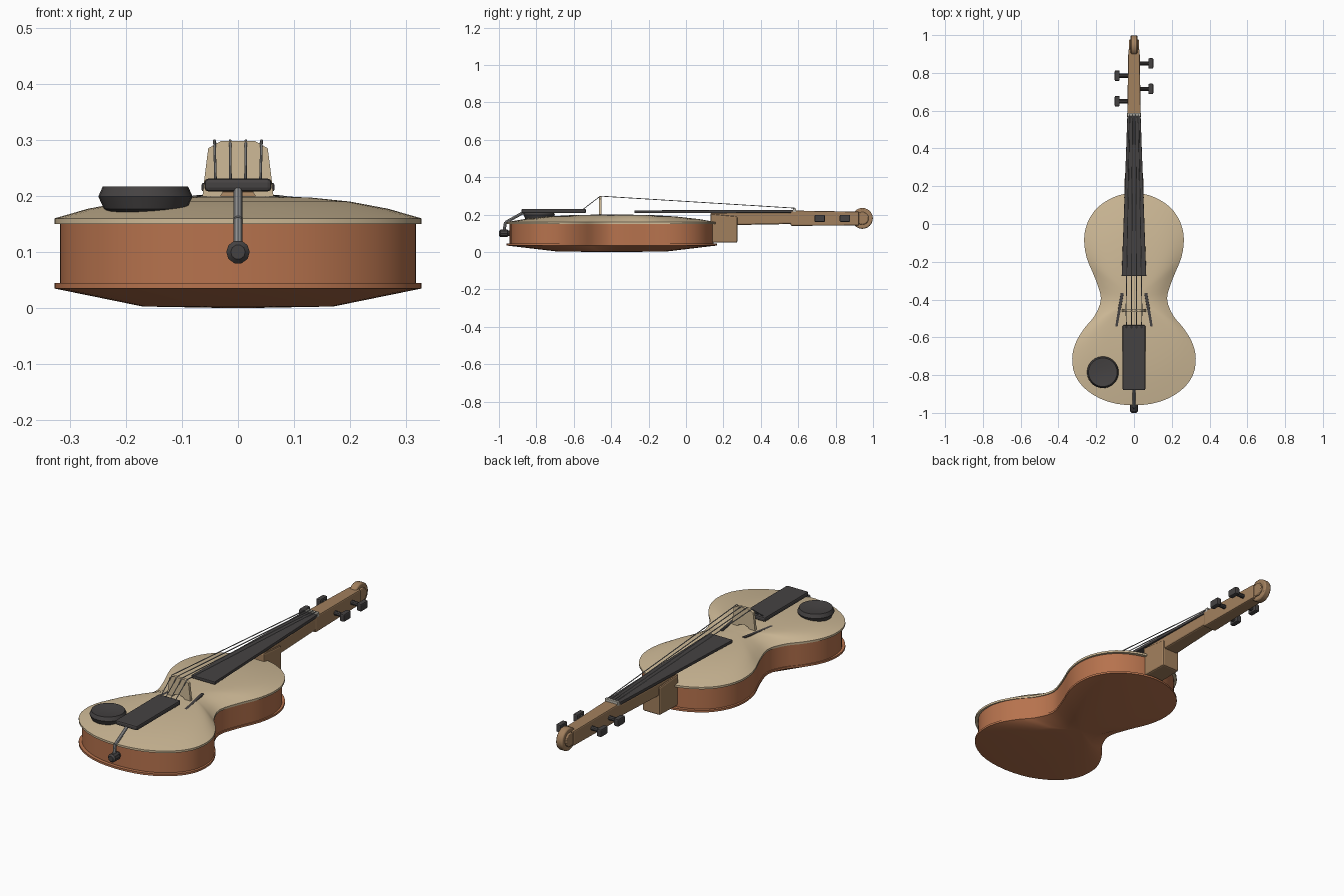
import bpy, bmesh, math
from mathutils import Vector

if "Cube" in bpy.data.objects:
    bpy.data.objects.remove(bpy.data.objects["Cube"])


def material(name, rgb):
    m = bpy.data.materials.new(name)
    m.diffuse_color = (*rgb, 1)
    m.use_nodes = True
    m.node_tree.nodes["Principled BSDF"].inputs["Base Color"].default_value = m.diffuse_color
    return m


SPRUCE = material("pale_wood", (0.62, 0.49, 0.31))
MAPLE = material("red_wood", (0.47, 0.17, 0.075))
NECK = material("neck_wood", (0.36, 0.215, 0.11))
EBONY = material("black_wood", (0.06, 0.055, 0.055))
STEEL = material("string_grey", (0.3, 0.3, 0.3))
BONE = material("nut_grey", (0.5, 0.48, 0.42))


def loft(name, rings, mat, bevel=0, smooth=True):
    """Skin a list of equal-length vertex rings and cap both ends."""
    bm = bmesh.new()
    vs = [[bm.verts.new(p) for p in r] for r in rings]
    n = len(rings[0])
    for a, b in zip(vs, vs[1:]):
        for i in range(n):
            j = (i + 1) % n
            bm.faces.new((a[i], a[j], b[j], b[i]))
    bm.faces.new(vs[0])
    bm.faces.new(vs[-1])
    bmesh.ops.recalc_face_normals(bm, faces=bm.faces)
    me = bpy.data.meshes.new(name)
    bm.to_mesh(me)
    bm.free()
    me.materials.append(mat)
    ob = bpy.data.objects.new(name, me)
    bpy.context.collection.objects.link(ob)
    if bevel:
        mod = ob.modifiers.new("bevel", 'BEVEL')
        mod.width = bevel
        mod.segments = 2
    if smooth:
        bpy.ops.object.select_all(action='DESELECT')
        bpy.context.view_layer.objects.active = ob
        ob.select_set(True)
        bpy.ops.object.shade_smooth_by_angle(angle=math.radians(30))
    return ob


def bar(name, sections, mat, bevel=0.005):
    """Box with sections (y, half width, z low, z high)."""
    return loft(name, [[(-w, y, a), (w, y, a), (w, y, b), (-w, y, b)]
                       for y, w, a, b in sections], mat, bevel, False)


def lathe(name, origin, axis, profile, mat, n=16, bevel=0):
    """Turned part: profile of (radius, distance along axis)."""
    q = Vector(axis).to_track_quat('Z', 'Y')
    return loft(name, [[Vector(origin) + q @ Vector((r * math.cos(k * math.tau / n),
                                                     r * math.sin(k * math.tau / n), t))
                        for k in range(n)] for r, t in profile], mat, bevel)


def rod(name, p, q, r, mat, n=8):
    d = Vector(q) - Vector(p)
    return lathe(name, p, d, [(r, 0), (r, d.length)], mat, n)


# Body outline: smooth closed curve through mirrored points
half = [(0, .165), (.10, .145), (.19, .09), (.245, .01), (.264, -.08), (.25, -.18),
        (.205, -.29), (.175, -.395), (.208, -.485), (.265, -.555), (.309, -.63), (.327, -.71),
        (.312, -.80), (.25, -.88), (.14, -.94), (0, -.96)]
pts = [Vector(p) for p in half + [(-x, y) for x, y in half[-2:0:-1]]]
outline = []
for i in range(len(pts)):
    a, b, c, d = (pts[(i + k) % len(pts)] for k in (-1, 0, 1, 2))
    for t in (0, 1 / 3, 2 / 3):
        outline.append(0.5 * (2 * b + (c - a) * t + (2 * a - 5 * b + 4 * c - d) * t * t
                              + (3 * b - a - 3 * c + d) * t ** 3))


def ring(scale, z):
    return [(p.x * scale, -.395 + (p.y + .395) * scale, z) for p in outline]


loft("ribs", [ring(.97, .038), ring(.97, .155)], MAPLE)
loft("top_plate", [ring(.9, .15), ring(1, .15), ring(1, .16), ring(.82, .177), ring(.61, .19),
                   ring(.4, .197), ring(.2, .1995), ring(.02, .2)], SPRUCE)
loft("back_plate", [ring(.9, .045), ring(1, .045), ring(1, .035), ring(.52, .003),
                    ring(.02, 0)], MAPLE)

# Neck, heel, pegbox, fingerboard, nut
bar("heel", [(.13, .052, .05, .205), (.275, .048, .05, .19)], NECK, .008)
bar("neck", [(.13, .045, .142, .209), (.57, .033, .15, .213)], NECK, .008)
bar("pegbox", [(.56, .036, .14, .222), (.925, .03, .142, .216)], NECK, .006)
bar("fingerboard", [(-.275, .065, .208, .223), (.58, .035, .21, .226)], EBONY, .003)
bar("nut", [(.572, .036, .212, .234), (.588, .036, .212, .234)], BONE, .002)

# Scroll: stacked discs across the head
lathe("scroll", (-.018, .943, .18), (1, 0, 0), [(.056, 0), (.056, .036)], NECK, 24, .006)
lathe("scroll_eye", (-.026, .943, .18), (1, 0, 0), [(.034, 0), (.034, .052)], NECK, 20, .004)

# Tuning pegs, alternating sides
for k, y in enumerate((.65, .715, .785, .85)):
    s = 1 if k % 2 else -1
    rod(f"peg_shaft_{k}", (-s * .02, y, .18), (s * .08, y, .18), .011, EBONY, 10)
    loft(f"peg_head_{k}", [[(x * s, y + u * .028, .18 + v * .019)
                            for u, v in ((-1, -1), (1, -1), (1, 1), (-1, 1))]
                           for x in (.076, .102)], EBONY, .006, False)

# Bridge with arched foot
arch = [(.064, .192), (.06, .23), (.053, .285), (.03, .298)]
under = [(.036, .192), (.026, .208), (0, .215)]
prof = ([(-x, z) for x, z in arch] + arch[::-1] + under
        + [(-x, z) for x, z in under[1::-1]])
loft("bridge", [[(x, y, z) for x, z in prof] for y in (-.465, -.451)], SPRUCE, 0, False)

# Tailpiece, tail cord, end pin
bar("tailpiece", [(-.88, .06, .208, .231), (-.535, .06, .208, .231)], EBONY, .007)
rod("tail_cord", (0, -.86, .217), (0, -.965, .158), .008, STEEL)
rod("tail_cord_drop", (0, -.965, .16), (0, -.975, .1), .008, STEEL)
lathe("end_pin", (0, -.93, .1), (0, -1, 0),
      [(.015, 0), (.015, .022), (.021, .024), (.021, .062), (.013, .07)], EBONY, 10)

# Strings
for k in range(4):
    f = (k - 1.5) / 1.5
    top = (f * .042, -.458, .299)
    rod(f"string_{k}", top, (f * .024, .58, .235), .0023, STEEL, 6)
    rod(f"string_tail_{k}", top, (f * .04, -.55, .229), .0023, STEEL, 6)

# Sound holes
for s, side in ((-1, "left"), (1, "right")):
    loft(f"sound_hole_{side}", [[(s * x - .008, y, z - .008), (s * x + .008, y, z - .008),
                                 (s * x + .008, y, z + .005), (s * x - .008, y, z + .005)]
                                for x, y, z in ((.062, -.365, .197), (.093, -.545, .193))],
         EBONY, .002, False)

# Chin rest
lathe("chin_rest", (-.165, -.785, .169), (0, 0, 1),
      [(.058, 0), (.074, .008), (.084, .03), (.076, .048), (.066, .047), (.03, .042)], EBONY, 24)
